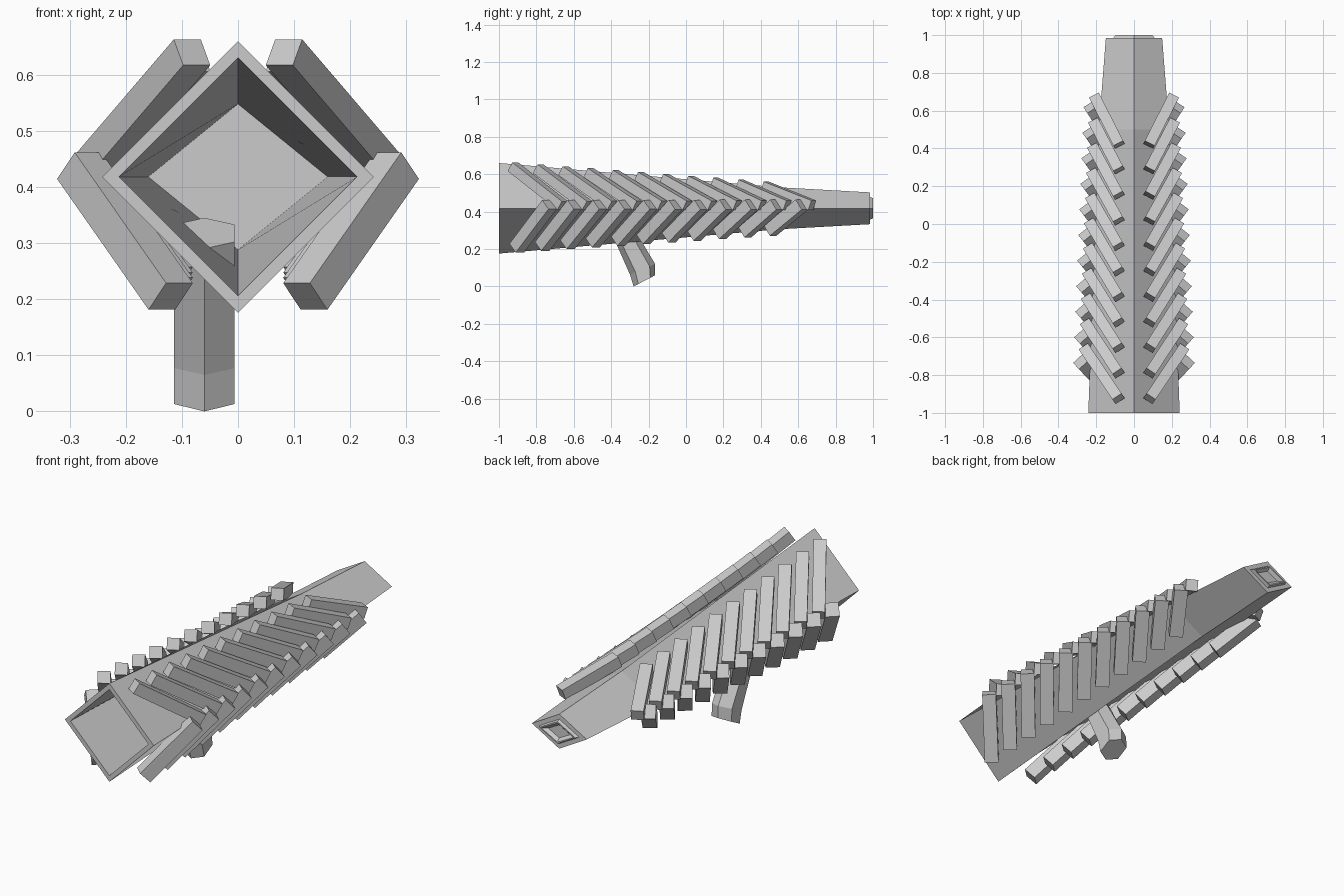
import bpy, bmesh
from mathutils import Vector, Matrix

if "Cube" in bpy.data.objects:
    bpy.data.objects.remove(bpy.data.objects["Cube"])

grey = bpy.data.materials.new("light_grey")
grey.diffuse_color = (0.6, 0.6, 0.6, 1)
grey.use_nodes = True
grey.node_tree.nodes["Principled BSDF"].inputs["Base Color"].default_value = grey.diffuse_color
MID = 0.418  # height of the body axis


def finish(name, bm):
    bmesh.ops.recalc_face_normals(bm, faces=bm.faces)
    mesh = bpy.data.meshes.new(name)
    bm.to_mesh(mesh)
    bm.free()
    mesh.materials.append(grey)
    obj = bpy.data.objects.new(name, mesh)
    bpy.context.collection.objects.link(obj)
    return obj


def loft(name, rings):
    """Skin a closed solid through rings of points, capping both ends."""
    bm = bmesh.new()
    loops = [[bm.verts.new(p) for p in ring] for ring in rings]
    for a, b in zip(loops, loops[1:]):
        n = len(a)
        for i in range(n):
            j = (i + 1) % n
            bm.faces.new((a[i], a[j], b[j], b[i]))
    bm.faces.new(loops[0])
    bm.faces.new(loops[-1])
    return finish(name, bm)


def diamond(y, w, h):
    return [(w, y, MID), (0, y, MID + h), (-w, y, MID), (0, y, MID - h)]


def bar(name, start, end, width, thick):
    """Square bar between two points, with its width kept horizontal."""
    start, end = Vector(start), Vector(end)
    d = (end - start).normalized()
    side = d.cross(Vector((0, 0, 1))).normalized()
    up = side.cross(d)
    m = Matrix((side * width, d * (end - start).length, up * thick)).transposed().to_4x4()
    m.translation = (start + end) / 2
    bm = bmesh.new()
    bmesh.ops.create_cube(bm, size=1, matrix=m)
    return finish(name, bm)


# Tapering diamond body: inner floor, mouth, outer skin, recessed tail plate
loft("body", [diamond(*s) for s in (
    (0.10, 0.160, 0.130),
    (-1.0, 0.212, 0.212),
    (-1.0, 0.242, 0.242),
    (0.50, 0.187, 0.112),
    (0.985, 0.149, 0.085),
    (0.985, 0.108, 0.060),
    (1.0, 0.098, 0.054),
    (1.0, 0.088, 0.047),
    (0.985, 0.060, 0.032),
)])

# Slanted ribs: (start, end) for the front-most and rear-most rib of each row
ROWS = {
    "upper_rib": (((0.082, -0.925, 0.64), (0.26, -0.66, 0.432)),
                  ((0.08, 0.42, 0.535), (0.208, 0.675, 0.434)), 0.058, 0.055),
    "lower_rib": (((0.12, -0.905, 0.205), (0.283, -0.73, 0.438)),
                  ((0.12, 0.45, 0.298), (0.23, 0.62, 0.438)), 0.065, 0.066),
}
COUNT = 11
for row, (front, rear, width, thick) in ROWS.items():
    for i in range(COUNT):
        t = i / (COUNT - 1)
        ends = [Vector(a).lerp(Vector(b), t) for a, b in zip(front, rear)]
        for label, s in (("right", 1), ("left", -1)):
            pts = [Vector((p.x * s, p.y, p.z)) for p in ends]
            bar(f"{row}_{label}_{i + 1}", *pts, width, thick)

# Bent hexagonal grip, set off to one side: (front y, z), (back y, z)
GX, GW = -0.06, 0.054
rings = []
for f, b in (((-0.40, 0.29), (-0.30, 0.345)),
             ((-0.30, 0.065), (-0.165, 0.12)),
             ((-0.28, 0.0), (-0.165, 0.06))):
    f, b = Vector((GX, *f)), Vector((GX, *b))
    ring = [f]
    ring += [f.lerp(b, t) + Vector((GW, 0, 0)) for t in (0.22, 0.78)]
    ring.append(b)
    ring += [f.lerp(b, t) - Vector((GW, 0, 0)) for t in (0.78, 0.22)]
    rings.append(ring)
loft("grip", rings)
